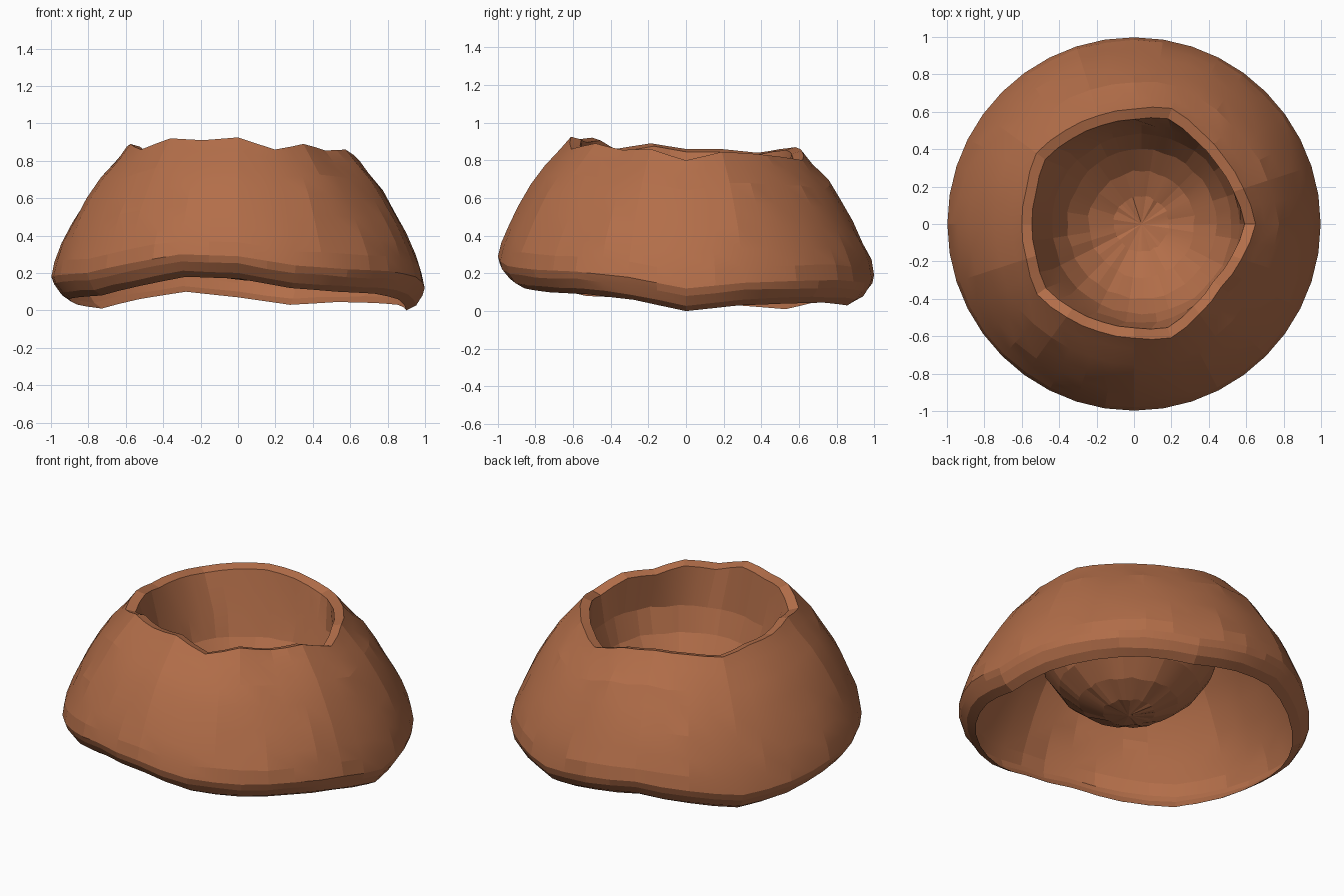
import bpy
import bmesh
import random
from math import cos, sin, radians, tau

cube = bpy.data.objects.get("Cube")
if cube:
    bpy.data.objects.remove(cube, do_unlink=True)

random.seed(4)
SEGMENTS = 40
BOWL_SHIFT = .04
BOWL_RADIUS, BOWL_DEPTH, BOWL_LEVEL = .535, .56, .72

# Uneven edges, sampled at equal angles starting from +x
RIM_RADIUS = [.65, .615, .60, .61, .65, .615, .61, .62, .645, .605,
              .60, .605, .64, .615, .605, .61, .64, .595, .575, .605]
RIM_HEIGHT = [.80, .845, .835, .82, .80, .85, .87, .86, .84, .86,
              .86, .89, .86, .92, .91, .925, .86, .89, .855, .86]
BASE_HEIGHT = [0, .03, .04, .045, .03, .07, .10, .06, .01, .03,
               .06, .07, .08, .13, .18, .17, .12, .10, .09, .06]


def sample(values, turn):
    """Read a cyclic list at a fraction of a full turn."""
    p = turn * len(values)
    i = int(p)
    a, b = values[i % len(values)], values[(i + 1) % len(values)]
    return a + (b - a) * (p - i)


def add_ring(bm, place, rough=0.0, shift=0.0):
    """Add one loop; place(turn) gives its radius and height."""
    ring = []
    for i in range(SEGMENTS):
        turn = i / SEGMENTS
        r, z = place(turn)
        r += random.uniform(-rough, rough)
        z += random.uniform(-rough, rough)
        ring.append(bm.verts.new((r * cos(tau * turn) + shift, r * sin(tau * turn), z)))
    return ring


def bowl(angle):
    """Loop on the rounded bowl, at an angle up from its lowest point."""
    a = radians(angle)
    return lambda turn: (BOWL_RADIUS * sin(a), BOWL_LEVEL - BOWL_DEPTH * cos(a))


def lip(turn):
    return sample(RIM_RADIUS, turn) * .91, sample(RIM_HEIGHT, turn) - .015


def wall(drop, spread):
    """Wall loop between the crater rim and the widest line."""
    def place(turn):
        top_r, top_z = sample(RIM_RADIUS, turn), sample(RIM_HEIGHT, turn)
        low = sample(BASE_HEIGHT, turn) + .12
        return top_r + (1 - top_r) * spread, top_z + (low - top_z) * drop
    return place


def foot(r, rise):
    return lambda turn: (r, sample(BASE_HEIGHT, turn) + rise)


bm = bmesh.new()
rings = []

# Crater bowl, hanging inside the hollow mound
floor = bm.verts.new((BOWL_SHIFT, 0, BOWL_LEVEL - BOWL_DEPTH))
for angle in (16, 32, 48, 64, 80):
    rings.append(add_ring(bm, bowl(angle), .006, BOWL_SHIFT))

# Broken rim and outer wall
rings.append(add_ring(bm, lip))
rings.append(add_ring(bm, wall(0, 0)))
for drop, spread in [(.1, .14), (.24, .36), (.4, .54), (.57, .71), (.74, .85), (.88, .95)]:
    rings.append(add_ring(bm, wall(drop, spread), .005))

# Foot curling under to an open edge
for r, rise, rough in [(.998, .12, 0), (.985, .08, .004), (.95, .03, .004), (.9, 0, 0)]:
    rings.append(add_ring(bm, foot(r, rise), rough))

for a, b in zip(rings, rings[1:]):
    for i in range(SEGMENTS):
        j = (i + 1) % SEGMENTS
        bm.faces.new((a[i], b[i], b[j], a[j]))
for i in range(SEGMENTS):
    bm.faces.new((floor, rings[0][i], rings[0][(i + 1) % SEGMENTS]))

mesh = bpy.data.meshes.new("crater_mound")
bm.to_mesh(mesh)
bm.free()
mound = bpy.data.objects.new("crater_mound", mesh)
bpy.context.collection.objects.link(mound)

# Soft facets with sharp broken edges
bpy.context.view_layer.objects.active = mound
mound.select_set(True)
bpy.ops.object.shade_smooth_by_angle(angle=radians(9))

# Reddish brown clay
clay = bpy.data.materials.new("reddish_brown")
clay.use_nodes = True
color = (.45, .156, .067, 1)
clay.diffuse_color = color
clay.node_tree.nodes["Principled BSDF"].inputs["Base Color"].default_value = color
mesh.materials.append(clay)
